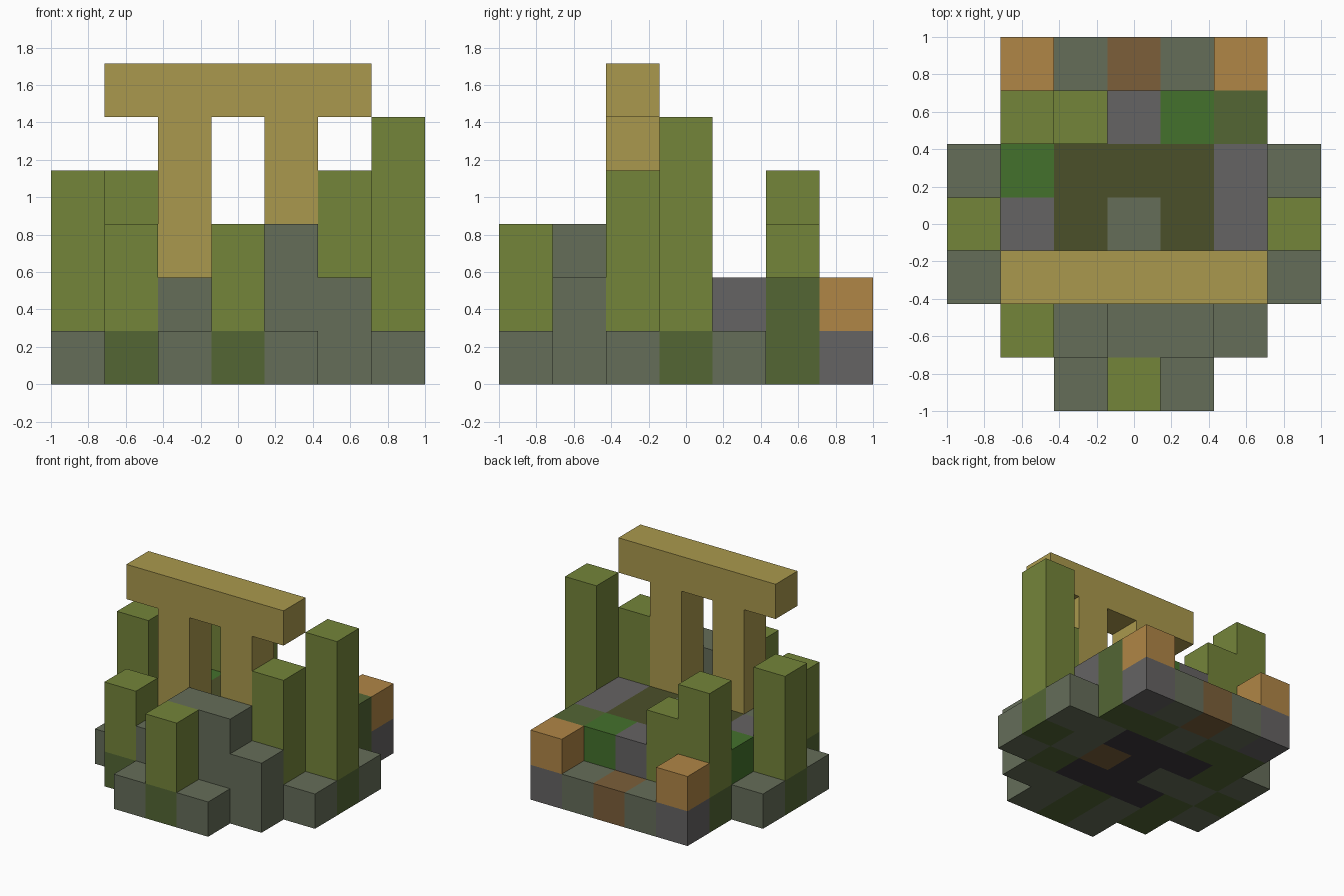
import bpy
import bmesh
from mathutils import Vector

cube = bpy.data.objects.get("Cube")
if cube:
    bpy.data.objects.remove(cube, do_unlink=True)

N = 7
S = 2 / N  # edge length of one block

# Palette: letter -> name and sRGB colour
PALETTE = {
    "g": ("grey stone", "656D59"),
    "w": ("warm grey stone", "656363"),
    "m": ("moss", "536634"),
    "l": ("olive leaf", "74853A"),
    "p": ("sandstone", "AA994D"),
    "o": ("orange clay", "B08646"),
    "b": ("brown earth", "7C5F3A"),
    "n": ("bright green", "44712C"),
    "d": ("dark olive", "4B502A"),
    "k": ("dark stone", "3C373E"),
}


def make_material(name, code):
    rgb = [int(code[i:i + 2], 16) / 255 for i in (0, 2, 4)]
    linear = [((c + 0.055) / 1.055) ** 2.4 for c in rgb] + [1]
    mat = bpy.data.materials.new(name)
    mat.use_nodes = True
    mat.diffuse_color = linear
    mat.node_tree.nodes["Principled BSDF"].inputs["Base Color"].default_value = linear
    return mat


MATERIALS = {k: make_material(*v) for k, v in PALETTE.items()}
cells = {}  # (x, y, z) -> (part, colour letter)


def layer(part, z, rows):
    """Fill one level from a plan, written back row first."""
    for r, row in enumerate(rows):
        for x, letter in enumerate(row):
            if letter != ".":
                cells[x, N - 1 - r, z] = (part, letter)


def column(part, x, y, bottom, top, letter):
    for z in range(bottom, top):
        cells[x, y, z] = (part, letter)


# Ground level
layer("base", 0, [
    ".wgbgw.",
    ".mmgmm.",
    "gmkkkgg",
    "mggkbgm",
    "gmkkkmg",
    ".mgmgg.",
    "..gmg..",
])

# Raised floor
layer("terrace", 1, [
    ".o...o.",
    "...wnm.",
    ".ndddw.",
    ".wdgdw.",
    ".gggg..",
    "..gggg.",
    ".......",
])

# Raised stone ledge at the front of the gate
for x in (3, 4):
    column("front_ledge", x, 1, 2, 3, "g")

# Leafy columns
column("front_bush", 3, 0, 1, 3, "l")
column("front_right_bush", 1, 1, 1, 3, "l")
column("right_bush", 0, 3, 1, 4, "l")
column("left_tall_bush", 6, 3, 1, 5, "l")
column("front_left_bush", 5, 2, 1, 4, "l")
column("back_bush", 1, 5, 1, 4, "l")
column("back_bush", 2, 5, 1, 3, "l")

# Gate: two pillars and a lintel
for x in (2, 4):
    column("gate", x, 2, 2, 5, "p")
for x in range(1, 6):
    column("gate", x, 2, 5, 6, "p")


def build(part):
    """Make a mesh from the exposed block faces of one part."""
    own = {c: v[1] for c, v in cells.items() if v[0] == part}
    letters = sorted(set(own.values()))
    mesh = bpy.data.meshes.new(part)
    for letter in letters:
        mesh.materials.append(MATERIALS[letter])
    bm = bmesh.new()
    for cell, letter in own.items():
        centre = Vector(cell) + Vector((0.5, 0.5, 0.5))
        for axis in range(3):
            for sign in (-1, 1):
                near = list(cell)
                near[axis] += sign
                if tuple(near) in cells:
                    continue
                normal, u = Vector(), Vector()
                normal[axis] = sign / 2
                u[(axis + 1) % 3] = 0.5
                v = normal.cross(u) * 2
                corners = (-u - v, u - v, u + v, v - u)
                points = [(centre + normal + c) * S - Vector((1, 1, 0)) for c in corners]
                face = bm.faces.new([bm.verts.new(p) for p in points])
                face.material_index = letters.index(letter)
    bmesh.ops.remove_doubles(bm, verts=bm.verts, dist=0.001)
    bmesh.ops.dissolve_limit(bm, angle_limit=0.01, verts=bm.verts,
                             edges=bm.edges, delimit={"MATERIAL"})
    bm.to_mesh(mesh)
    bm.free()
    bpy.context.collection.objects.link(bpy.data.objects.new(part, mesh))


for part in dict.fromkeys(v[0] for v in cells.values()):
    build(part)
